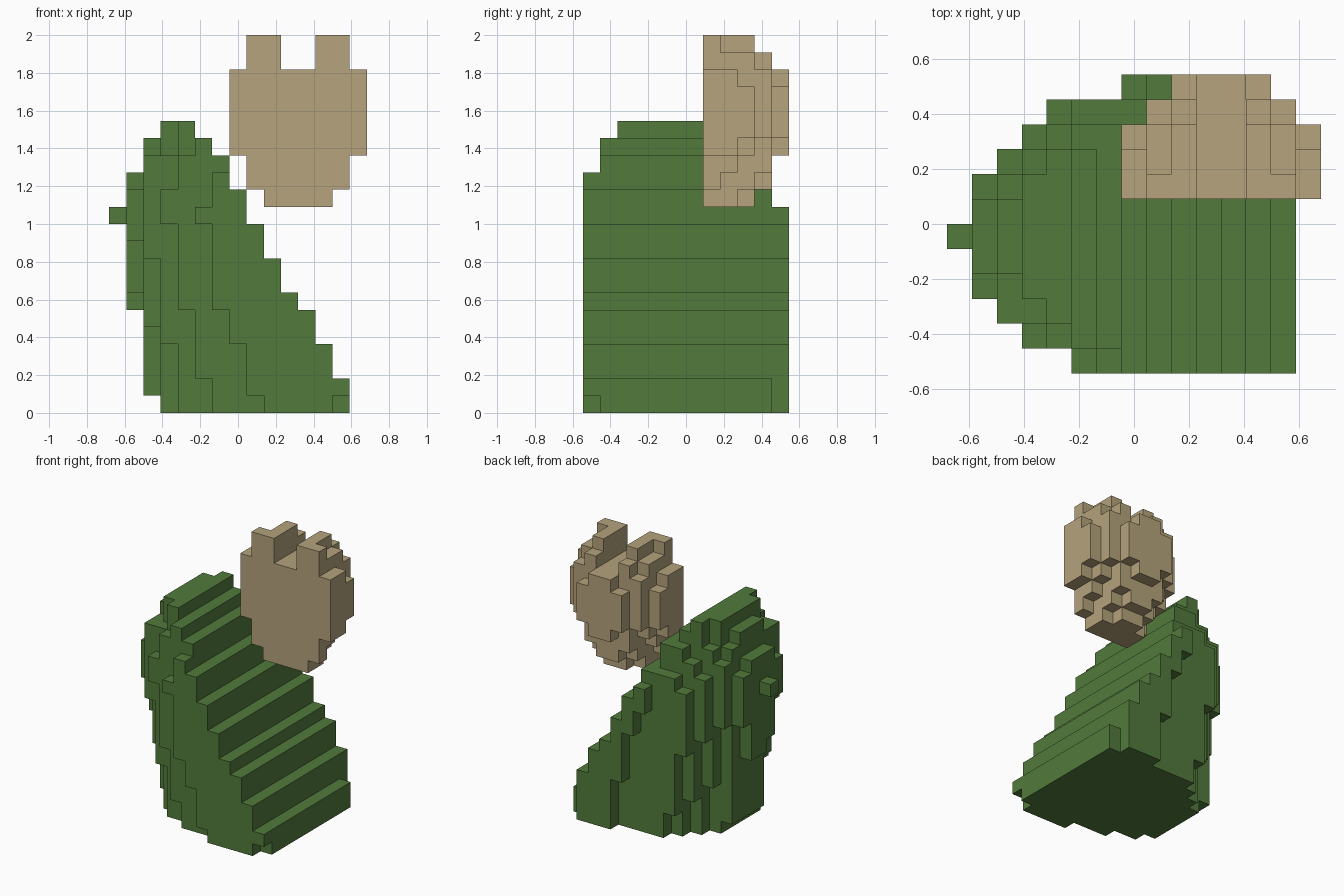
import bpy, bmesh
from mathutils import Vector

if "Cube" in bpy.data.objects:
    bpy.data.objects.remove(bpy.data.objects["Cube"], do_unlink=True)

CELL = 1 / 11                       # edge of one block
ORIGIN = Vector((7.5, 6, 0))        # grid point placed at the world origin


def make_material(name, color):
    mat = bpy.data.materials.new(name)
    mat.use_nodes = True
    mat.diffuse_color = color
    mat.node_tree.nodes["Principled BSDF"].inputs["Base Color"].default_value = color
    return mat


def build_blocks(name, cells, material):
    """Turn a set of grid cells into one closed shell with only its outer faces."""
    bm = bmesh.new()
    corners = {}

    def corner(point):
        key = tuple(round(c) for c in point)
        if key not in corners:
            corners[key] = bm.verts.new((Vector(key) - ORIGIN) * CELL)
        return corners[key]

    for cell in sorted(cells):
        base = Vector(cell)
        for axis in range(3):
            u, v, normal = Vector(), Vector(), Vector()
            normal[axis] = u[(axis + 1) % 3] = v[(axis + 2) % 3] = 1
            for side in (0, 1):
                step = normal if side else -normal
                if tuple(int(c) for c in base + step) in cells:
                    continue
                start = base + normal * side
                ring = [start, start + u, start + u + v, start + v]
                if not side:
                    ring.reverse()
                bm.faces.new([corner(p) for p in ring])
    mesh = bpy.data.meshes.new(name)
    bm.to_mesh(mesh)
    bm.free()
    mesh.materials.append(material)
    obj = bpy.data.objects.new(name, mesh)
    bpy.context.collection.objects.link(obj)
    return obj


def runs(pairs):
    """Expand (count, value) pairs into one value per level."""
    return [value for count, value in pairs for _ in range(count)]


# Sloped body: right-hand staircase, shared by every slice from front to back
stairs = runs([(2, 14), (2, 13), (2, 12), (1, 11), (2, 10),
               (2, 9), (2, 8), (2, 7), (1, 6), (1, 5)])

# Rounded left edge of each slice, from the ground up
middle = [(1, 3), (5, 2), (8, 1), (2, 2), (1, 3)]
slices = [
    [(1, 9), (3, 8), (2, 7), (5, 6), (1, 5), (2, 6)],
    [(2, 6), (4, 5), (5, 4), (2, 3), (2, 4), (1, 5)],
    [(4, 4), (5, 3), (6, 2), (2, 4)],
    [(5, 3), (5, 2), (3, 1), (2, 2), (2, 3)],
    [(1, 3), (6, 2), (7, 1), (2, 2), (1, 3)],
    middle,
    middle,
    [(1, 3), (8, 2), (4, 1), (2, 2), (2, 3)],
    [(4, 4), (5, 3), (5, 2), (1, 3), (2, 4)],
    [(3, 5), (5, 4), (5, 3), (1, 4), (1, 5)],
    [(2, 6), (5, 5), (5, 4), (1, 5)],
    [(4, 10), (4, 9), (2, 8), (2, 7)],
]
body = {(x, y, z)
        for y, edge in enumerate(slices)
        for z, left in enumerate(runs(edge))
        for x in range(left, stairs[z])}
body.add((0, 5, 11))                                    # small knob on the round side
body -= {(13, 0, 0), (13, 11, 0), (13, 11, 1)}          # chipped bottom corners

# Floating rounded block: depth of each column from outer edge to centre, mirrored
FRONT = 7
depths = [
    (0, 0, 2, 3), (0, 1, 3, 4), (0, 2, 4, 4),           # tapered underside
    (2, 3, 4, 5), (3, 4, 5, 5), (3, 4, 5, 5), (3, 4, 5, 5), (2, 4, 4, 5),
    (0, 3, 4, 0), (0, 1, 3, 0),                         # two raised prongs
]
head = {(x, FRONT + y, z)
        for z, row in enumerate(depths, start=12)
        for i, depth in enumerate(row)
        for x in (7 + i, 14 - i)
        for y in range(depth)}

green = make_material("leaf green", (0.084, 0.195, 0.045, 1))
tan = make_material("sand tan", (0.46, 0.366, 0.202, 1))
build_blocks("sloped_body", body, green)
build_blocks("floating_block", head, tan)
